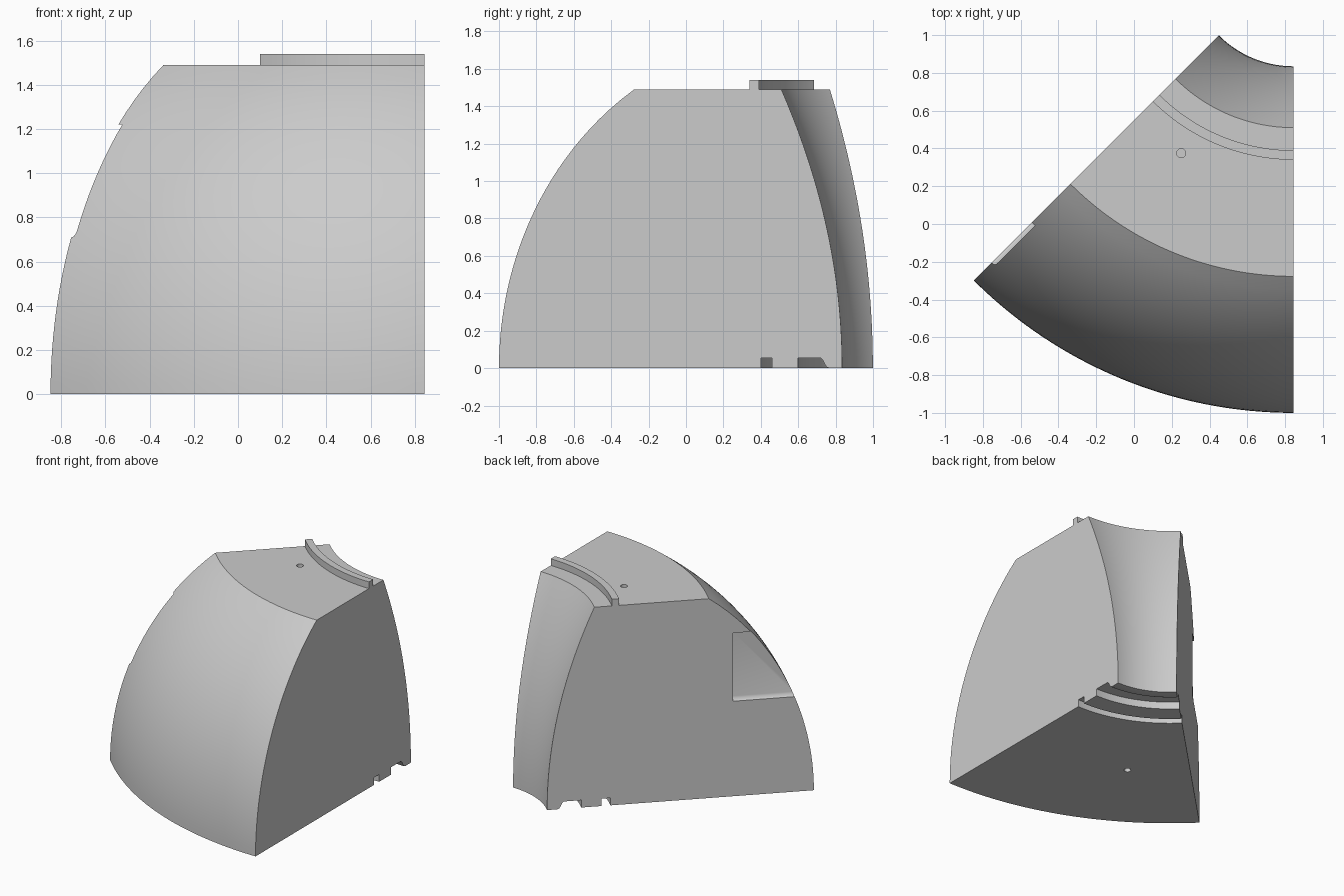
import bpy, bmesh, math
from mathutils import Matrix, Vector

cube = bpy.data.objects.get("Cube")
if cube:
    bpy.data.objects.remove(cube, do_unlink=True)

AXIS = Vector((0.845, 1.395, 0))   # axis of revolution
TOP = 1.49                         # height of the flat top
SWEEP = math.radians(45)

grey = bpy.data.materials.new("plain grey")
grey.use_nodes = True
grey.diffuse_color = (0.6, 0.6, 0.6, 1)
grey.node_tree.nodes["Principled BSDF"].inputs["Base Color"].default_value = (0.6, 0.6, 0.6, 1)


def make_object(name, bm):
    bmesh.ops.recalc_face_normals(bm, faces=bm.faces[:])
    mesh = bpy.data.meshes.new(name)
    bm.to_mesh(mesh)
    bm.free()
    mesh.materials.append(grey)
    obj = bpy.data.objects.new(name, mesh)
    bpy.context.collection.objects.link(obj)
    return obj


def cut(target, cutter):
    cutter.hide_render = True
    mod = target.modifiers.new("cut", 'BOOLEAN')
    mod.operation = 'DIFFERENCE'
    mod.solver = 'EXACT'
    mod.object = cutter
    bpy.context.view_layer.objects.active = target
    bpy.ops.object.modifier_apply(modifier=mod.name)
    bpy.data.objects.remove(cutter, do_unlink=True)


def outer_radius(z):
    return 0.8 + 1.595 * math.sqrt(1 - z * z / 3.167)


def inner_radius(z):
    return 0.56 + 0.325 * (z / TOP) ** 2


# Cross-section as (radius, height): bulging outside, top lip, hollow inside, grooved base
N = 28
heights = [TOP * i / N for i in range(N + 1)]
profile = [(outer_radius(z), z) for z in heights]
profile += [(1.055, TOP), (1.055, 1.54), (1.005, 1.54), (1.005, TOP)]
profile += [(inner_radius(z), z) for z in reversed(heights)]
profile += [(0.63, 0), (0.643, 0.006), (0.654, 0.022), (0.663, 0.042), (0.675, 0.055),
            (0.795, 0.055), (0.795, 0), (0.935, 0), (0.935, 0.055), (0.995, 0.055), (0.995, 0)]

# Wedge body swept through an eighth turn
bm = bmesh.new()
start = [bm.verts.new(AXIS + Vector((0, -r, z))) for r, z in profile]
edges = [bm.edges.new((start[i - 1], v)) for i, v in enumerate(start)]
result = bmesh.ops.spin(bm, geom=start + edges, cent=AXIS, axis=(0, 0, 1),
                        angle=-SWEEP, steps=40, use_duplicate=False)
bm.faces.new(start)
bmesh.ops.holes_fill(bm, edges=[e for e in bm.edges if e.is_boundary], sides=0)
body = make_object("wedge_block", bm)

# Shallow side recess with a rounded sill
section = [(-0.05, 0.71), (0.004, 0.71), (0.014, 0.715), (0.021, 0.724), (0.025, 0.738),
           (0.025, 1.22), (-0.05, 1.22)]
along = Vector((-1, -1, 0)).normalized()
inward = Vector((1, -1, 0)).normalized()
bm = bmesh.new()
face = bm.faces.new([bm.verts.new(AXIS + along * 1.84 + inward * d + Vector((0, 0, z)))
                     for d, z in section])
ext = bmesh.ops.extrude_face_region(bm, geom=[face], use_keep_orig=True)
bmesh.ops.translate(bm, vec=along * 0.7,
                    verts=[v for v in ext["geom"] if isinstance(v, bmesh.types.BMVert)])
cut(body, make_object("recess_cutter", bm))

# Blind peg holes in the top and the base
for x, y, z in ((0.25, 0.375, TOP), (0.01, -0.06, 0)):
    bm = bmesh.new()
    bmesh.ops.create_cone(bm, cap_ends=True, segments=32, radius1=0.024, radius2=0.024,
                          depth=0.16, matrix=Matrix.Translation((x, y, z)))
    cut(body, make_object("hole_cutter", bm))

# Smooth curved walls, sharp edges kept
bpy.ops.object.select_all(action='DESELECT')
body.select_set(True)
bpy.context.view_layer.objects.active = body
bpy.ops.object.shade_smooth_by_angle(angle=math.radians(25))
